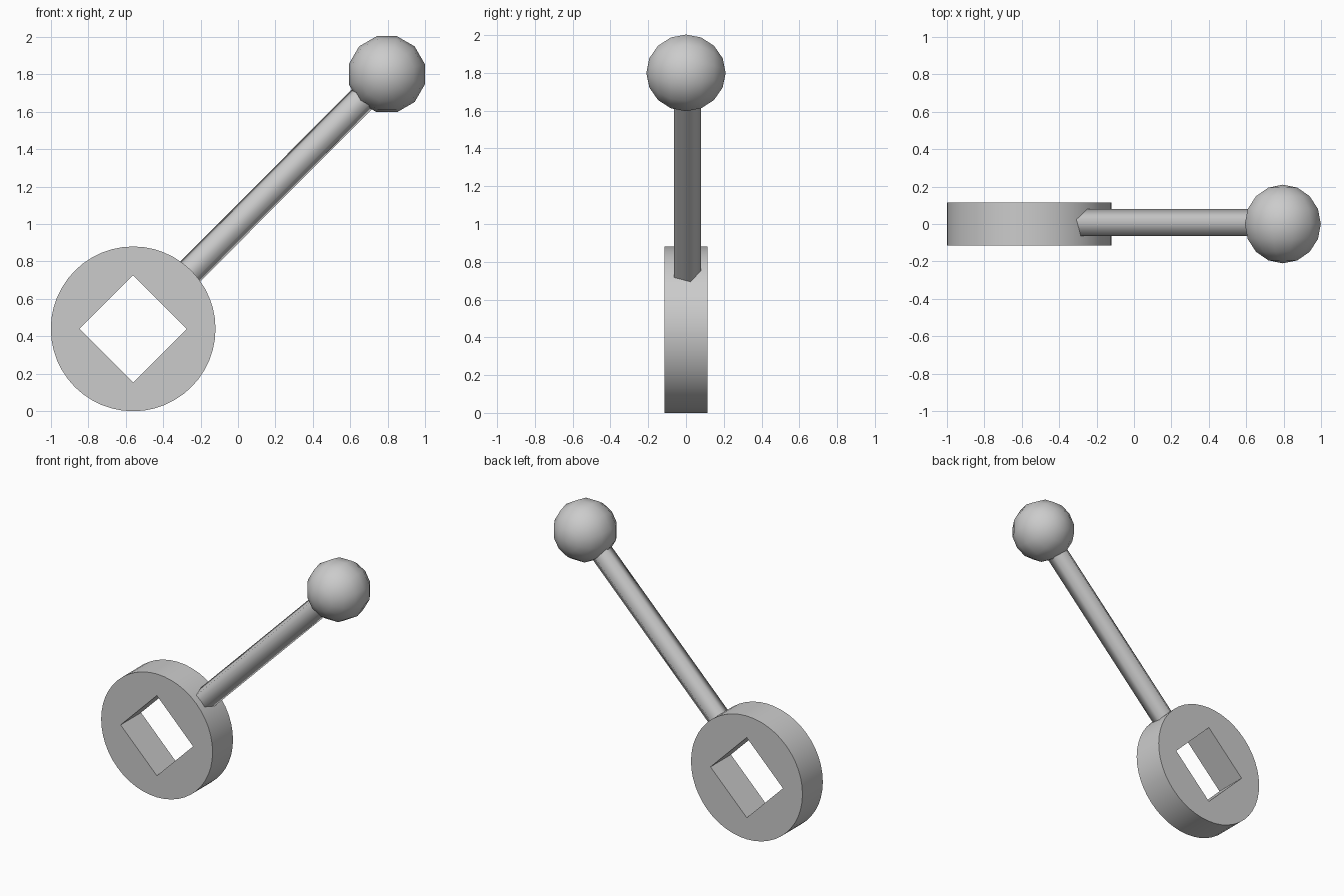
import bpy, bmesh
from math import sin, cos, pi, radians
from mathutils import Vector, Matrix

if "Cube" in bpy.data.objects:
    bpy.data.objects.remove(bpy.data.objects["Cube"])

RING = Vector((-0.56, 0, 0.44))
BALL = Vector((0.795, 0, 1.80))


def polygon(n, radius, start=0.0):
    return [(radius * cos(start + 2 * pi * i / n), radius * sin(start + 2 * pi * i / n))
            for i in range(n)]


def smooth(obj, angle=40):
    bpy.ops.object.select_all(action='DESELECT')
    obj.select_set(True)
    bpy.context.view_layer.objects.active = obj
    bpy.ops.object.shade_smooth_by_angle(angle=radians(angle))


def add_mesh(name, bm):
    bmesh.ops.recalc_face_normals(bm, faces=bm.faces[:])
    mesh = bpy.data.meshes.new(name)
    bm.to_mesh(mesh)
    bm.free()
    obj = bpy.data.objects.new(name, mesh)
    bpy.context.collection.objects.link(obj)
    return obj


# Round hub with a diamond-shaped hole: filled 2D outline, extruded
curve = bpy.data.curves.new("hub", 'CURVE')
curve.dimensions = '2D'
curve.fill_mode = 'BOTH'
curve.extrude = 0.115
for outline in (polygon(48, 0.44), polygon(4, 0.286)):
    spline = curve.splines.new('POLY')
    spline.points.add(len(outline) - 1)
    for point, (x, y) in zip(spline.points, outline):
        point.co = (x, y, 0, 1)
    spline.use_cyclic_u = True
hub = bpy.data.objects.new("hub", curve)
bpy.context.collection.objects.link(hub)
hub.location = RING
hub.rotation_euler = (pi / 2, 0, 0)
hub.select_set(True)
bpy.context.view_layer.objects.active = hub
bpy.ops.object.convert(target='MESH')
hub = bpy.context.view_layer.objects.active
smooth(hub)

# Five-sided lever rod running diagonally from the hub into the knob
axis = (BALL - RING).normalized()
side = Vector((0, 1, 0))
up = axis.cross(side)
bm = bmesh.new()
section = polygon(5, 0.079)
ends = [[bm.verts.new(base + side * a + up * b) for a, b in section]
        for base in (RING + axis * 0.40, BALL - axis * 0.12)]
for end in ends:
    bm.faces.new(end)
for i in range(5):
    j = (i + 1) % 5
    bm.faces.new((ends[0][i], ends[0][j], ends[1][j], ends[1][i]))
smooth(add_mesh("lever_rod", bm), 80)

# Low-poly ball knob with its poles on the y axis
bm = bmesh.new()
turn = Matrix.Rotation(radians(15), 4, 'Y') @ Matrix.Rotation(pi / 2, 4, 'X')
bmesh.ops.create_uvsphere(bm, u_segments=12, v_segments=8, radius=0.21,
                          matrix=Matrix.Translation(BALL) @ turn)
smooth(add_mesh("ball_knob", bm), 60)
